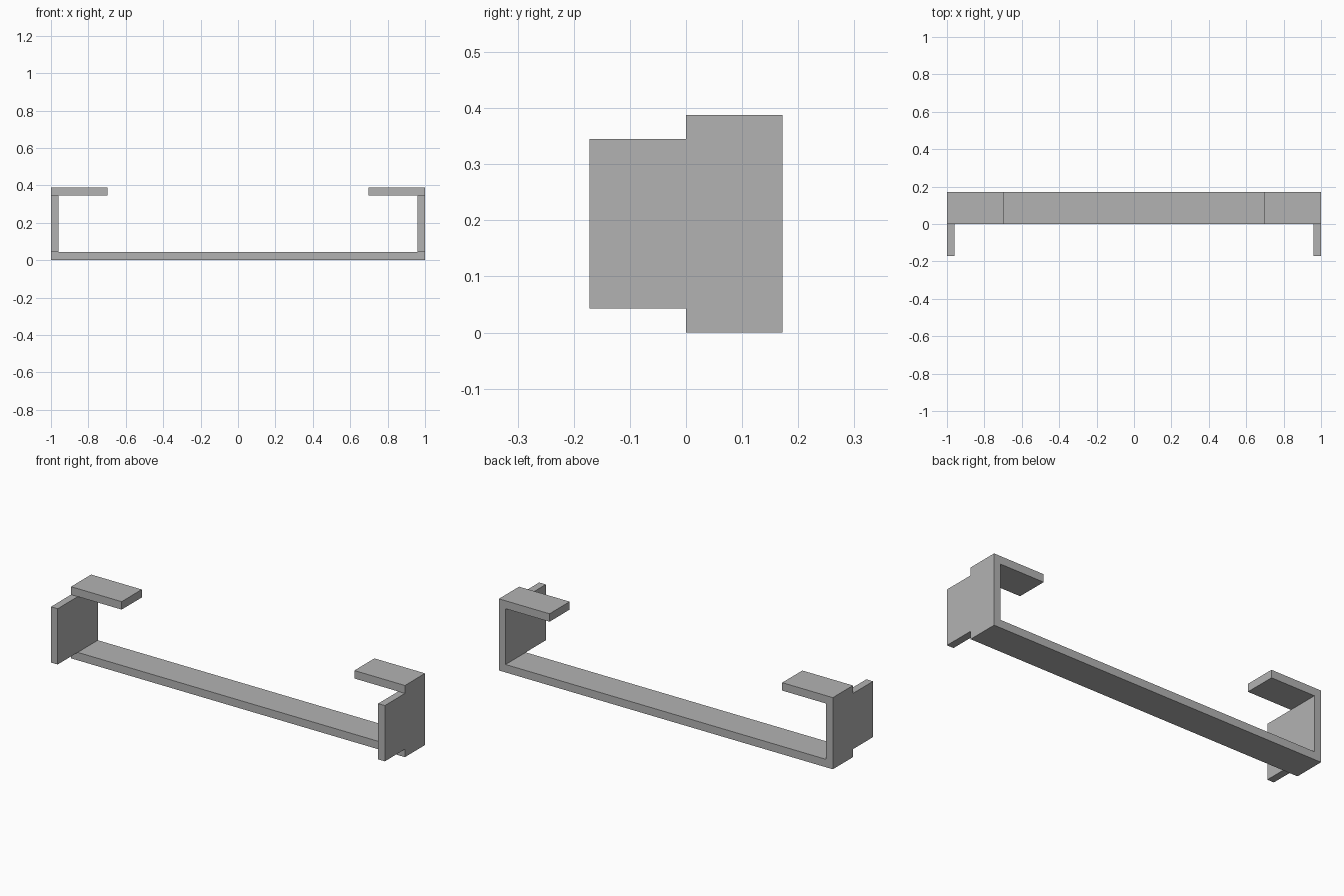
import bpy, bmesh

if "Cube" in bpy.data.objects:
    bpy.data.objects.remove(bpy.data.objects["Cube"])

grey = bpy.data.materials.new("plain grey")
grey.diffuse_color = (0.45, 0.45, 0.45, 1)
grey.use_nodes = True
grey.node_tree.nodes["Principled BSDF"].inputs["Base Color"].default_value = grey.diffuse_color

DEPTH = 0.172                       # half of the total depth
Z0, Z1, Z2, Z3 = 0, 0.043, 0.345, 0.388
OUT, INN, LIP = 1.0, 0.96, 0.697    # outer wall, inner wall, lip end

bm = bmesh.new()


def cell(x0, x1, z0, z1):
    """One rectangle of the cross-section in the y = 0 plane."""
    pts = [(x0, z0), (x1, z0), (x1, z1), (x0, z1)]
    return bm.faces.new([bm.verts.new((x, 0, z)) for x, z in pts])


def extrude(faces, y):
    new = bmesh.ops.extrude_face_region(bm, geom=faces)["geom"]
    verts = [v for v in new if isinstance(v, bmesh.types.BMVert)]
    bmesh.ops.translate(bm, verts=verts, vec=(0, y, 0))


# Cross-section: base rail, then corners, wall and lip on each side
cell(-INN, INN, Z0, Z1)
for s in (-1, 1):
    for a, b, z0, z1 in ((OUT, INN, Z0, Z1), (OUT, INN, Z1, Z2),
                         (OUT, INN, Z2, Z3), (INN, LIP, Z2, Z3)):
        cell(min(s * a, s * b), max(s * a, s * b), z0, z1)
bmesh.ops.remove_doubles(bm, verts=bm.verts[:], dist=1e-4)

# Channel body goes back from the middle plane
extrude(bm.faces[:], DEPTH)

# Side walls continue forward as tabs
tabs = [f for f in bm.faces
        if all(abs(v.co.y) < 1e-5 for v in f.verts)
        and Z1 < f.calc_center_median().z < Z2]
extrude(tabs, -DEPTH)

bmesh.ops.recalc_face_normals(bm, faces=bm.faces[:])
bmesh.ops.dissolve_limit(bm, angle_limit=0.01, verts=bm.verts[:], edges=bm.edges[:])

mesh = bpy.data.meshes.new("bracket_channel")
bm.to_mesh(mesh)
bm.free()
mesh.materials.append(grey)
bpy.context.collection.objects.link(bpy.data.objects.new("bracket_channel", mesh))
